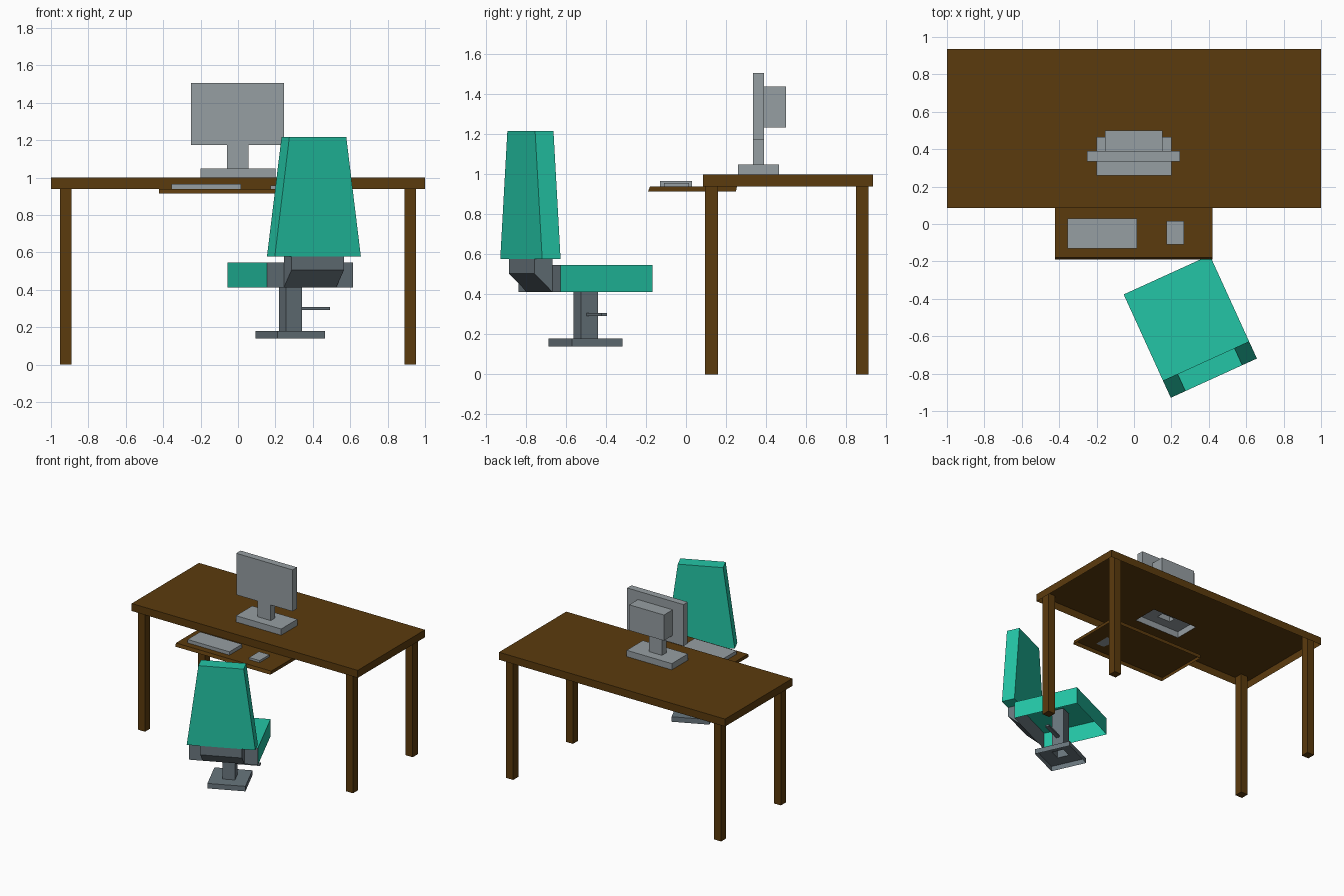
import bpy, math
from mathutils import Matrix

if "Cube" in bpy.data.objects:
    bpy.data.objects.remove(bpy.data.objects["Cube"])


def material(name, rgb):
    m = bpy.data.materials.new(name)
    m.diffuse_color = (*rgb, 1)
    m.use_nodes = True
    m.node_tree.nodes["Principled BSDF"].inputs["Base Color"].default_value = m.diffuse_color
    return m


WOOD = material("brown wood", (0.105, 0.043, 0.004))
TEAL = material("teal fabric", (0.017, 0.56, 0.38))
METAL = material("slate metal", (0.14, 0.18, 0.205))
PLASTIC = material("grey plastic", (0.305, 0.342, 0.361))


def ring(x0, x1, y0, y1, z):
    return [(x0, y0, z), (x1, y0, z), (x1, y1, z), (x0, y1, z)]


def make(name, verts, faces, mat, matrix=None):
    mesh = bpy.data.meshes.new(name)
    mesh.from_pydata(verts, [], faces)
    mesh.materials.append(mat)
    ob = bpy.data.objects.new(name, mesh)
    if matrix:
        ob.matrix_world = matrix
    bpy.context.collection.objects.link(ob)
    return ob


def block(name, low, high, mat, open_bottom=False, hole=None, matrix=None):
    """Block between two rings; optionally a bottomless shell or with a hole in its top."""
    verts = low + high
    faces = [(i, (i + 1) % 4, 4 + (i + 1) % 4, 4 + i) for i in range(4)]
    if not open_bottom:
        faces.append((3, 2, 1, 0))
    if hole:
        verts = verts + ring(*hole, high[0][2])
        faces += [(4 + i, 4 + (i + 1) % 4, 8 + (i + 1) % 4, 8 + i) for i in range(4)]
    else:
        faces.append((4, 5, 6, 7))
    return make(name, verts, faces, mat, matrix)


def box(name, rect, z0, z1, mat, **kw):
    return block(name, ring(*rect, z0), ring(*rect, z1), mat, **kw)


# Desk: shell top, open underneath, with the monitor stand rising from a hole
stand = (-0.2, 0.2, 0.26, 0.465)
neck = (-0.06, 0.055, 0.335, 0.39)
box("desk_top", (-1, 1, 0.085, 0.935), 0.94, 1.0, WOOD, open_bottom=True, hole=stand)
for sx, side in ((-1, "left"), (1, "right")):
    for y, end in ((0.127, "front"), (0.882, "back")):
        x = sx * 0.92
        box(f"{end}_{side}_leg", (x - 0.031, x + 0.031, y - 0.032, y + 0.032), 0, 0.995, WOOD)

# Keyboard tray with keyboard and mouse
block("keyboard_tray", ring(-0.423, 0.42, -0.19, 0.25, 0.915),
      ring(-0.423, 0.42, -0.18, 0.255, 0.94), WOOD, open_bottom=True)
box("keyboard", (-0.355, 0.015, -0.13, 0.03), 0.94, 0.967, PLASTIC)
box("mouse", (0.175, 0.268, -0.11, 0.015), 0.94, 0.957, PLASTIC)

# Monitor
box("monitor_base", stand, 1.0, 1.05, PLASTIC, open_bottom=True, hole=neck)
box("monitor_neck", neck, 1.05, 1.175, PLASTIC, open_bottom=True)
box("monitor_screen", (-0.25, 0.247, 0.335, 0.39), 1.175, 1.507, PLASTIC)
box("monitor_rear_housing", (-0.155, 0.153, 0.39, 0.5), 1.235, 1.44, PLASTIC)

# Chair, built around its own centre, then turned
CHAIR = Matrix.Translation((0.28, -0.502, 0)) @ Matrix.Rotation(math.radians(24.5), 4, 'Z')
S = 0.253
post = (-0.046, 0.046, -0.046, 0.046)
box("chair_foot", (-0.14, 0.14, -0.14, 0.14), 0.14, 0.18, METAL,
    open_bottom=True, hole=post, matrix=CHAIR)
box("chair_column", post, 0.18, 0.53, METAL, open_bottom=True, matrix=CHAIR)
box("height_lever", (0.046, 0.225, -0.015, 0.015), 0.293, 0.308, METAL, matrix=CHAIR)

# Seat: open underneath, rear face in metal
seat = box("seat", (-S, S, -S, S), 0.412, 0.547, TEAL, open_bottom=True, matrix=CHAIR)
seat.data.materials.append(METAL)
for p in seat.data.polygons:
    if p.normal.y < -0.9:
        p.material_index = 1

# Bracket between seat and backrest, sloped underneath
W = 0.154
profile = [(-S, 0.412), (-S, 0.577), (-0.352, 0.577), (-0.352, 0.505)]
make("back_bracket", [(u, v, z) for u in (-W, W) for v, z in profile],
     [(0, 1, 2, 3), (7, 6, 5, 4)] +
     [(i, i + 4, (i + 1) % 4 + 4, (i + 1) % 4) for i in range(4)], METAL, CHAIR)

# Tapered backrest
block("backrest", ring(-S, S, -0.354, -S, 0.577), ring(-0.167, 0.167, -0.354, -S, 1.218),
      TEAL, matrix=CHAIR)
